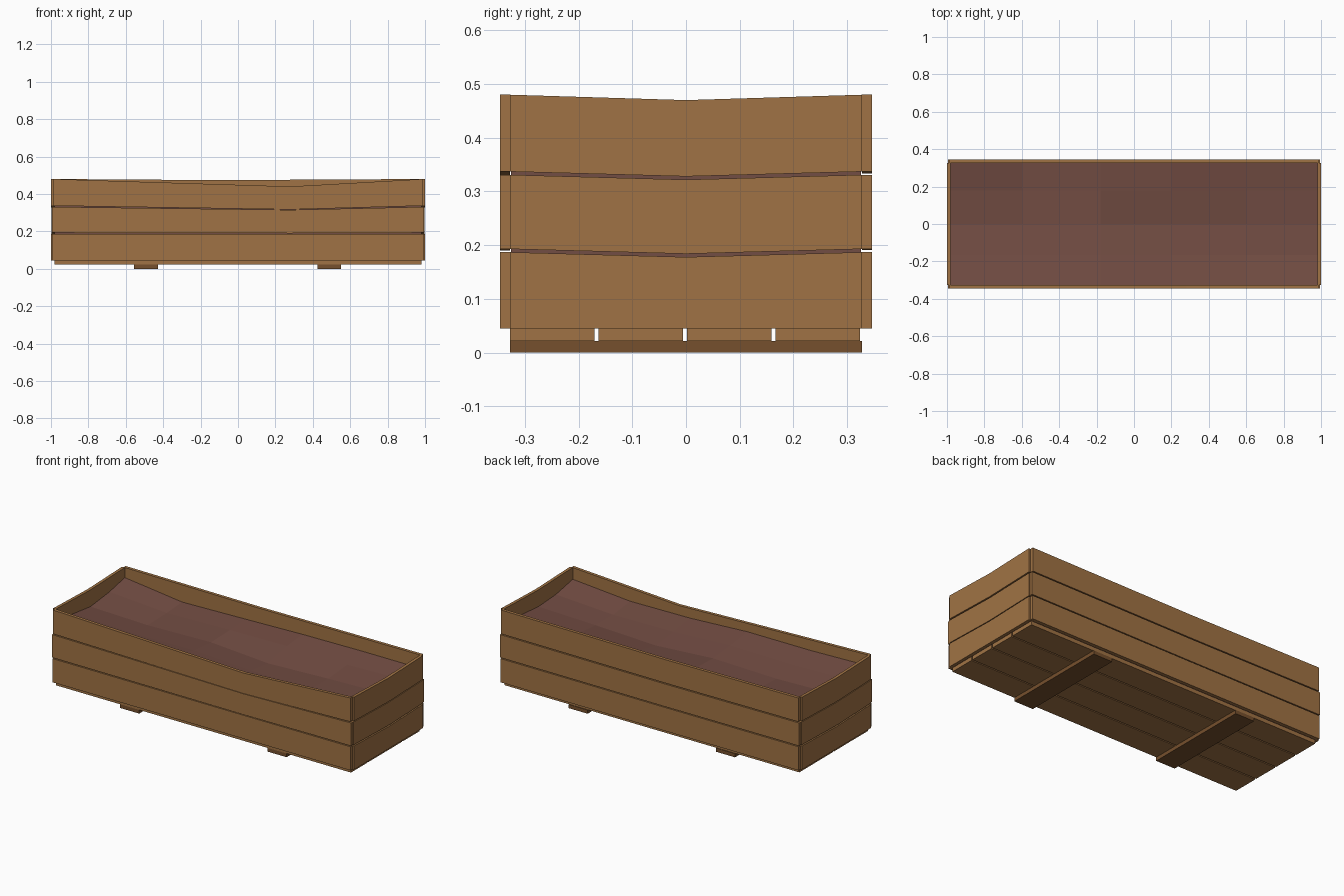
import bpy, bmesh

if "Cube" in bpy.data.objects:
    bpy.data.objects.remove(bpy.data.objects["Cube"])


def material(name, rgb):
    m = bpy.data.materials.new(name)
    m.diffuse_color = (*rgb, 1)
    m.use_nodes = True
    m.node_tree.nodes["Principled BSDF"].inputs["Base Color"].default_value = m.diffuse_color
    return m


WOOD = material("light wood", (0.352, 0.171, 0.058))
DARK = material("dark wood", (0.181, 0.080, 0.026))
SOIL = material("soil brown", (0.171, 0.074, 0.056))


def finish(name, bm, mat):
    bmesh.ops.recalc_face_normals(bm, faces=bm.faces)
    me = bpy.data.meshes.new(name)
    bm.to_mesh(me)
    bm.free()
    me.materials.append(mat)
    ob = bpy.data.objects.new(name, me)
    bpy.context.collection.objects.link(ob)
    return ob


def plank(name, stations, d0, d1, axis, mat=WOOD):
    """Board along x or y; stations are (position, bottom, top), d0..d1 its thickness."""
    bm = bmesh.new()
    rings = []
    for p, lo, hi in stations:
        ring = []
        for d, z in ((d0, lo), (d1, lo), (d1, hi), (d0, hi)):
            ring.append(bm.verts.new((p, d, z) if axis == "x" else (d, p, z)))
        rings.append(ring)
    for a, b in zip(rings, rings[1:]):
        for i in range(4):
            j = (i + 1) % 4
            bm.faces.new((a[i], a[j], b[j], b[i]))
    bm.faces.new(rings[0])
    bm.faces.new(rings[-1])
    return finish(name, bm, mat)


# Three rows of wall boards: bottom, top, and how far each edge sags
ROWS = ((0.045, 0.187), (0.193, 0.331), (0.337, 0.48))
FRONT_SAG = ((0, 0.001), (0.003, 0.016), (0.02, 0.04))
BACK_SAG = ((0, 0.001), (0.002, 0.004), (0.004, 0.006))
END_SAG = ((0, 0.009), (0.009, 0.009), (0.009, 0.01))
SHIFT = (0.0, 0.003, -0.002)

for i, (lo, hi) in enumerate(ROWS):
    # Long walls
    for name, s, sag, mid in (("front", -1, FRONT_SAG, 0.28), ("back", 1, BACK_SAG, -0.1)):
        a, b = sag[i]
        e = 0.991 + SHIFT[i]
        st = ((-e, lo, hi), (mid, lo - a, hi - b), (e, lo, hi))
        plank(f"{name}_board_{i + 1}", st, s * 0.327, s * 0.346, "x")
    # Short walls
    for name, s in (("left", -1), ("right", 1)):
        a, b = END_SAG[i]
        st = ((-0.327, lo, hi), (0, lo - a, hi - b), (0.327, lo, hi))
        plank(f"{name}_end_board_{i + 1}", st, s * 0.982, s * (1 - 0.002 * (i == 1)), "y")

# Floor slats with narrow gaps
for i in range(4):
    y = -0.327 + i * 0.1645
    plank(f"floor_slat_{i + 1}", ((-0.98, 0.022, 0.045), (0.98, 0.022, 0.045)), y, y + 0.157, "x")

# Battens underneath
for name, x in (("left", -0.555), ("right", 0.425)):
    plank(f"{name}_batten", ((-0.327, 0, 0.022), (0.327, 0, 0.022)), x, x + 0.127, "y", DARK)

# Soil block with an uneven, hollowed top
XS = (-0.981, -0.6, -0.18, 0.2, 0.6, 0.981)
YS = (-0.326, -0.165, 0, 0.18, 0.326)
HEIGHT = ((0.415, 0.39, 0.37, 0.39, 0.42),
          (0.405, 0.38, 0.36, 0.365, 0.375),
          (0.405, 0.385, 0.37, 0.375, 0.385),
          (0.385, 0.365, 0.345, 0.38, 0.395),
          (0.38, 0.36, 0.36, 0.375, 0.40),
          (0.41, 0.38, 0.37, 0.385, 0.40))
bm = bmesh.new()
grid = [[bm.verts.new((x, y, HEIGHT[i][j])) for j, y in enumerate(YS)] for i, x in enumerate(XS)]
for i in range(len(XS) - 1):
    for j in range(len(YS) - 1):
        bm.faces.new((grid[i][j], grid[i + 1][j], grid[i + 1][j + 1], grid[i][j + 1]))
# Extrude the rim down to the floor
rim = [e for e in bm.edges if e.is_boundary]
ext = bmesh.ops.extrude_edge_only(bm, edges=rim)["geom"]
for v in ext:
    if isinstance(v, bmesh.types.BMVert):
        v.co.z = 0.0455
bmesh.ops.holes_fill(bm, edges=[e for e in bm.edges if e.is_boundary])
finish("soil", bm, SOIL)
